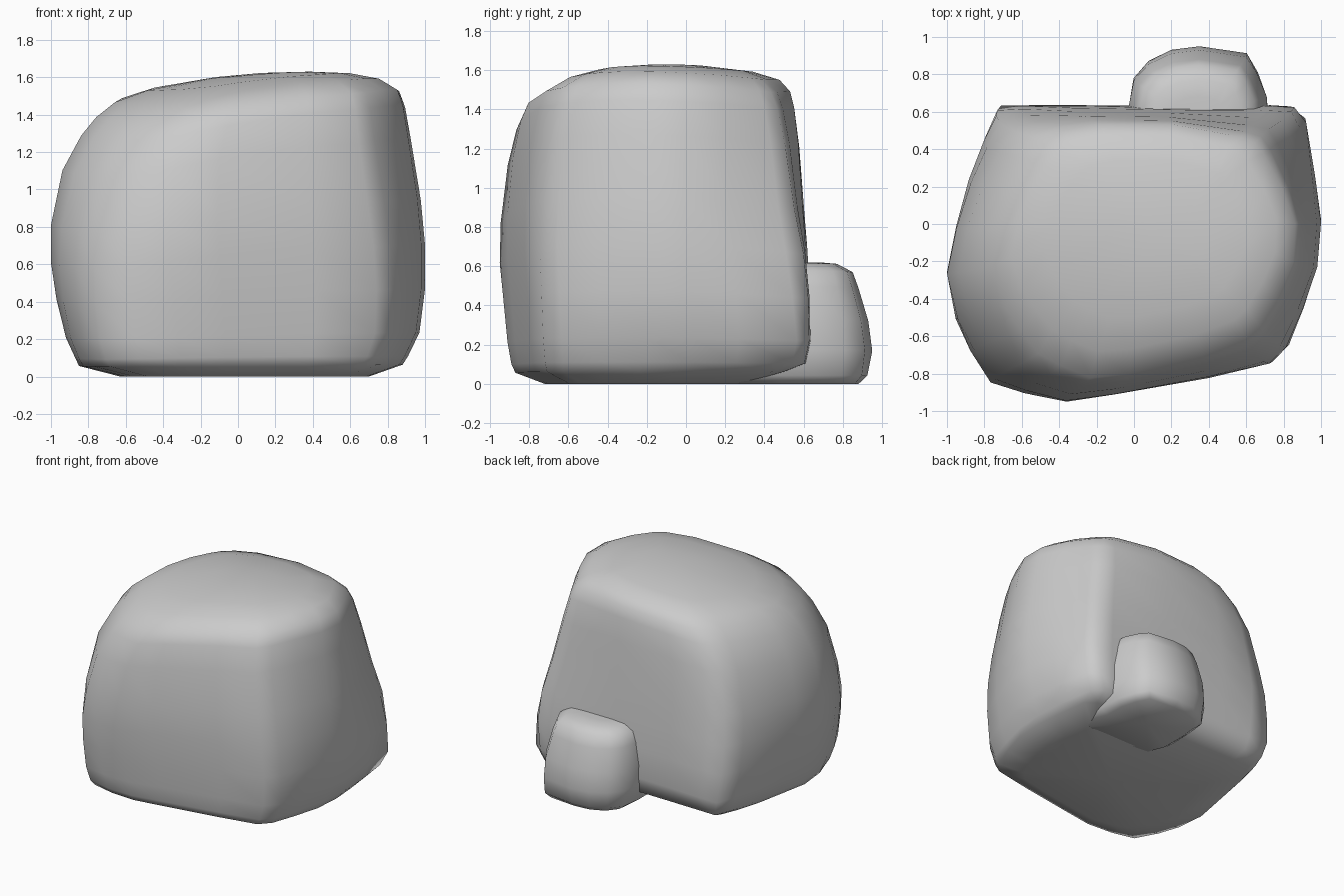
import bpy
import bmesh
from math import hypot

# Remove the default cube only
default_cube = bpy.data.objects.get("Cube")
if default_cube:
    bpy.data.objects.remove(default_cube, do_unlink=True)


def make_material(name, colour):
    material = bpy.data.materials.new(name)
    material.use_nodes = True
    material.diffuse_color = colour
    shader = material.node_tree.nodes["Principled BSDF"]
    shader.inputs["Base Color"].default_value = colour
    shader.inputs["Roughness"].default_value = 0.9
    return material


def normalise(values):
    """Map a list of coordinates onto the range -1..1."""
    low, high = min(values), max(values)
    return [2 * (value - low) / (high - low) - 1 for value in values]


def place(unit, low, high):
    unit = max(-1, min(1, unit))
    return low + (unit + 1) / 2 * (high - low)


def make_rock(name, outline, sections, crown, material):
    """Loft one outline through sections.

    Each section is (height share, left, right, front, back, corner fullness).
    Positive fullness pushes the corners out, negative fullness cuts them.
    The crown function gives the height of the rock top above each point.
    """
    us = normalise([point[0] for point in outline])
    vs = normalise([point[1] for point in outline])
    bm = bmesh.new()

    rings = []
    for share, left, right, front, back, fullness in sections:
        ring = []
        for u, v in zip(us, vs):
            # Corners that already reach far out are not pushed further
            spread = min(1 + fullness * (u * v) ** 2, 1.31 / hypot(u, v))
            x = place(u * spread, left, right)
            y = place(v * spread, front, back)
            ring.append(bm.verts.new((x, y, share * crown(x, y))))
        rings.append(ring)

    # Side walls
    count = len(outline)
    for lower, upper in zip(rings, rings[1:]):
        for i in range(count):
            j = (i + 1) % count
            bm.faces.new((lower[i], lower[j], upper[j], upper[i]))

    # Underside and top, each closed as a fan about a centre point
    for ring, section in ((rings[0], sections[0]), (rings[-1], sections[-1])):
        share, left, right, front, back, fullness = section
        x, y = (left + right) / 2, (front + back) / 2
        centre = bm.verts.new((x, y, share * crown(x, y)))
        for i in range(count):
            bm.faces.new((ring[i], ring[(i + 1) % count], centre))

    bmesh.ops.recalc_face_normals(bm, faces=bm.faces)
    for face in bm.faces:
        face.smooth = True

    mesh = bpy.data.meshes.new(name)
    bm.to_mesh(mesh)
    bm.free()
    mesh.materials.append(material)
    rock = bpy.data.objects.new(name, mesh)
    bpy.context.collection.objects.link(rock)
    return rock


def boulder_crown(x, y):
    # Gentle dome, highest toward the left, twisted down to the front right
    across, along = x - 0.35, y + 0.1
    return 1.63 - 0.14 * across ** 2 - 0.2 * along ** 2 - 0.07 * across * along


def small_crown(x, y):
    return 0.62 - 0.3 * max(0, y - 0.7) ** 2


stone = make_material("stone grey", (0.6, 0.6, 0.6, 1))

# Large boulder: flat back, bulging sides, full lower corners, cut upper corners
boulder_outline = [
    (-.73, .59), (-.58, .63), (-.3, .64), (.2, .63), (.7, .62), (.83, .61),
    (.88, .52), (.95, .25), (1, .02), (.98, -.22), (.9, -.45), (.81, -.65),
    (.72, -.74), (.4, -.82), (-.1, -.91), (-.36, -.95), (-.58, -.9),
    (-.76, -.84), (-.87, -.67), (-.95, -.5), (-1, -.25), (-.95, 0),
    (-.88, .25), (-.8, .45),
]
boulder_sections = [
    (0, -.63, .7, -.72, .28, .05),
    (.04, -.85, .88, -.87, .5, .14),
    (.07, -.87, .91, -.89, .61, .17),
    (.15, -.92, .97, -.91, .635, .14),
    (.3, -.97, 1, -.93, .63, .08),
    (.45, -1, 1, -.95, .62, .02),
    (.6, -1, .98, -.95, .605, -.05),
    (.8, -.94, .93, -.92, .585, -.11),
    (.91, -.84, .9, -.88, .565, -.16),
    (.96, -.76, .87, -.84, .545, -.2),
    (.99, -.66, .77, -.7, .49, -.23),
    (1, -.48, .61, -.52, .35, -.25),
    (1, -.15, .4, -.25, .1, -.25),
]
make_rock("large_boulder", boulder_outline, boulder_sections, boulder_crown, stone)

# Small rock tucked against the back of the boulder
small_outline = [
    (-.03, .62), (0, .78), (.08, .87), (.2, .93), (.35, .95), (.6, .91),
    (.66, .81), (.71, .68), (.72, .5), (.71, .25), (.6, .22), (.3, .22),
    (.05, .27), (-.02, .4),
]
small_sections = [
    (0, .05, .66, .25, .88, .15),
    (.07, -.01, .71, .2, .925, .1),
    (.28, -.03, .72, .21, .95, .03),
    (.53, -.03, .72, .25, .93, 0),
    (.8, 0, .68, .3, .88, 0),
    (.93, .03, .65, .33, .85, 0),
    (.99, .1, .58, .38, .77, 0),
    (1, .2, .48, .45, .68, 0),
]
make_rock("small_rock", small_outline, small_sections, small_crown, stone)
